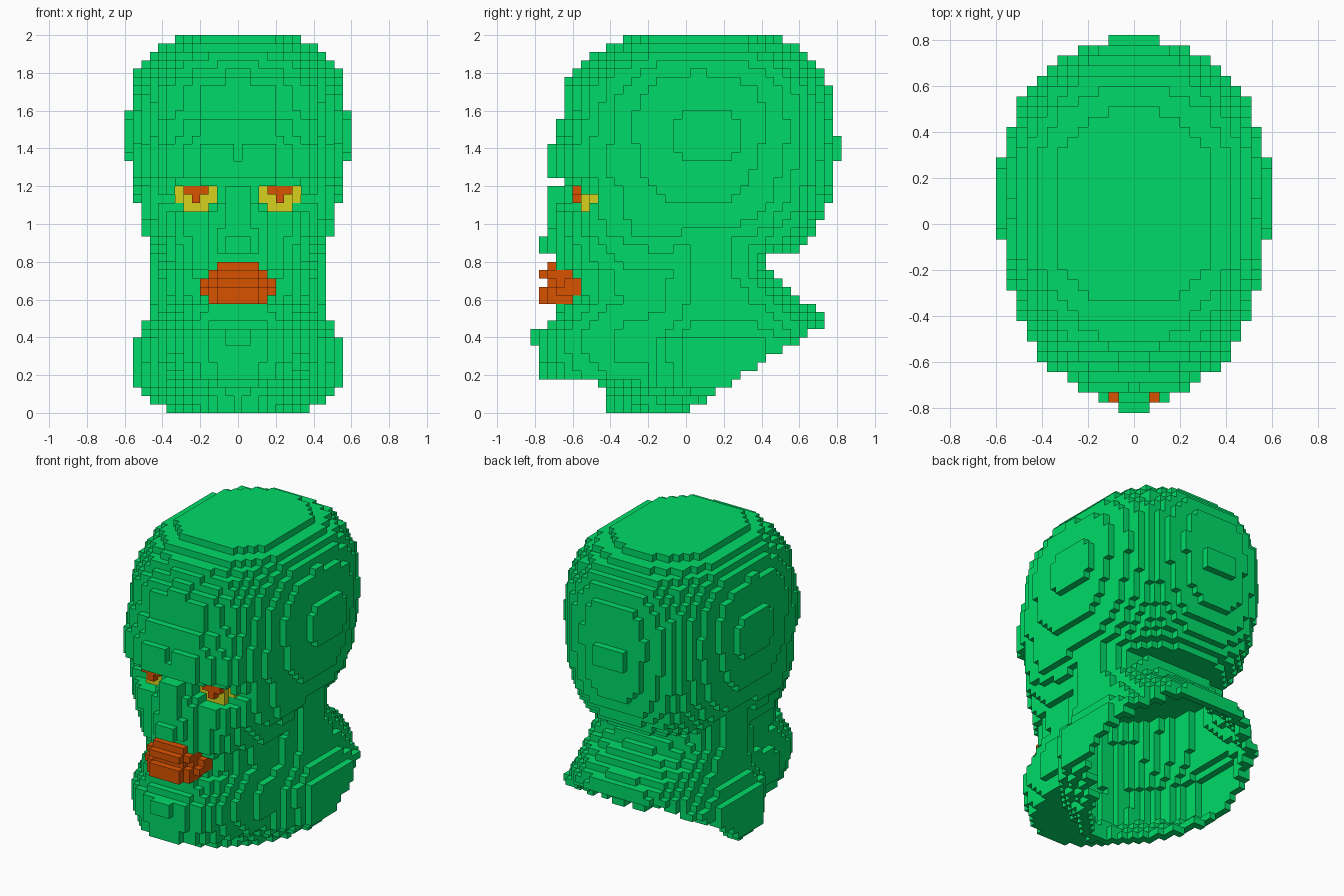
import bpy, bmesh

if "Cube" in bpy.data.objects:
    bpy.data.objects.remove(bpy.data.objects["Cube"], do_unlink=True)

S = 2 / 45                      # block size
NX, NY, NZ = 13, 18, 45         # half counts in x and y, full count in z


def material(name, rgb):
    m = bpy.data.materials.new(name)
    m.use_nodes = True
    m.diffuse_color = (*rgb, 1)
    m.node_tree.nodes["Principled BSDF"].inputs["Base Color"].default_value = (*rgb, 1)
    return m


green = material("skin green", (0.0, 0.71, 0.138))
yellow = material("eye yellow", (0.68, 0.64, 0.012))
orange = material("lip orange", (0.70, 0.085, 0.0))

# Height profiles
FACE = [  # z, half width, front y
    (0.18, 0.37, -0.76), (0.30, 0.42, -0.785), (0.43, 0.42, -0.785), (0.47, 0.41, -0.74),
    (0.52, 0.40, -0.70), (0.57, 0.39, -0.69), (0.60, 0.38, -0.64), (0.75, 0.39, -0.64),
    (0.77, 0.41, -0.69), (0.85, 0.44, -0.68), (0.92, 0.47, -0.68), (0.94, 0.50, -0.68),
    (1.07, 0.51, -0.68), (1.19, 0.52, -0.65), (1.235, 0.53, -0.65), (1.25, 0.54, -0.735),
    (1.41, 0.54, -0.735), (1.43, 0.53, -0.70), (1.55, 0.52, -0.69), (1.57, 0.52, -0.65),
    (1.74, 0.52, -0.64), (1.80, 0.45, -0.58)]
NECK = [  # z, half width, front y, back y
    (0.00, 0.37, -0.40, 0.76), (0.09, 0.48, -0.40, 0.76), (0.15, 0.57, -0.47, 0.76),
    (0.38, 0.57, -0.49, 0.76), (0.43, 0.52, -0.49, 0.76), (0.50, 0.49, -0.49, 0.75),
    (0.60, 0.47, -0.49, 0.61), (0.70, 0.465, -0.49, 0.48), (0.78, 0.465, -0.47, 0.43),
    (1.00, 0.465, -0.47, 0.43)]


def profile(rows, z):
    """Interpolate a height table; None outside its range."""
    for a, b in zip(rows, rows[1:]):
        if a[0] <= z <= b[0]:
            t = (z - a[0]) / (b[0] - a[0])
            return [p + (q - p) * t for p, q in zip(a[1:], b[1:])]
    return None


def oval(x, y, half, front, back, mid, n_front, n_back):
    """Inside a rounded outline whose widest line is y = mid."""
    reach, n = (mid - front, n_front) if y < mid else (back - mid, n_back)
    return abs(x / half) ** n + abs((y - mid) / reach) ** n <= 1


def in_cranium(x, y, z):
    if z < 0.845:
        return False
    ry = 0.715 if y > 0.069 else 0.69
    rx, rz = (0.5777, 0.553) if z > 1.44 else (0.56, 0.72)
    plan = abs(x / rx) ** 2.5 + abs((y - 0.069) / ry) ** 2.5
    return plan ** 1.2 + abs((z - 1.47) / rz) ** 3 <= 1


def in_head(x, y, z):
    if in_cranium(x, y, z):
        return True
    n = profile(NECK, z)
    # hollow inside of the neck
    t = 0.06
    if n and z < 0.84 and oval(x, y, n[0] - t, n[1] + t, n[2] - t, 0.12, 1.5, 2.6):
        return False
    f = profile(FACE, z)
    if f and oval(x, y, *f, 0.25, -0.12, 2.4, 2.2) and z > y * 0.65:
        return True
    # the neck is cut by a slope rising to the back
    return bool(n) and z > y * 0.65 and oval(x, y, *n, 0.12, 1.5, 2.6)


blocks = {(i, j, k): "head"
          for i in range(-NX, NX + 1) for j in range(-NY, NY + 1) for k in range(NZ)
          if in_head(i * S, j * S, (k + 0.5) * S)}


def put(part, i, j0, j1, k):
    """Mirrored row of blocks from front j0 to back j1."""
    for j in range(j0, j1 + 1):
        blocks[(i, j, k)] = blocks[(-i, j, k)] = part


def clear(i, j1, k):
    for j in range(-NY, j1):
        blocks.pop((i, j, k), None)
        blocks.pop((-i, j, k), None)


# Gap between the two brows
for k in range(30, 32):
    clear(0, -15, k)

# Eye sockets, whites and irises
EYE_FRONT = {3: -12, 4: -12, 5: -12, 6: -12, 7: -11}
WHITES = {26: (3, 7), 25: (3, 7), 24: (4, 6)}
IRISES = {26: (4, 6), 25: (5, 5)}
for k, (a, b) in WHITES.items():
    for i in range(a, b + 1):
        clear(i, EYE_FRONT[i], k)
        put("eye_whites", i, EYE_FRONT[i], EYE_FRONT[i] + 1, k)
    if k in IRISES:
        for i in range(IRISES[k][0], IRISES[k][1] + 1):
            put("irises", i, -13, -13, k)
# Open outer corners of the sockets
for i in range(8, 11):
    clear(i, -10, 25)
for i in range(7, 11):
    clear(i, -11, 24)

# Nose: bridge, wings and tip
for k in range(18, 27):
    for i in range(2):
        put("head", i, -15 if k == 18 else -16, -12, k)
for k in range(19, 22):
    for i in range(2, 4):
        put("head", i, -16 if i < 3 else -15, -12, k)
for k in (19, 20):
    for i in range(2):
        put("head", i, -17, -12, k)

# Lips: height row -> half width and front position
LIPS = {17: (2, -16), 16: (3, -17), 15: (4, -16), 14: (4, -17), 13: (3, -17)}
for k, (half, front) in LIPS.items():
    for i in range(half + 1):
        put("lips", i, front + max(0, i - 2), -13, k)

# Chin bump
for k in (8, 9):
    for i in range(2):
        put("head", i, -18, -16, k)

# Bumps on the sides and back of the cranium
for k in range(30, 36):
    for j in range(-1, 7):
        if not (k in (30, 35) and j in (-1, 6)):
            put("head", 13, j, j, k)
for k in range(30, 33):
    for i in range(3):
        put("head", i, 16, 18, k)

# Outward directions with the corners of each block side
SIDES = []
for axis in range(3):
    for sign in (-1, 1):
        u, v = (axis + 1) % 3, (axis + 2) % 3
        loop = [(-1, -1), (1, -1), (1, 1), (-1, 1)][::sign]
        corners = []
        for a, b in loop:
            c = [0, 0, 0]
            c[axis], c[u], c[v] = sign, a, b
            corners.append(c)
        step = [0, 0, 0]
        step[axis] = sign
        SIDES.append((step, corners))


def build(part, mat):
    """Make the exposed block sides of one part into an object."""
    bm = bmesh.new()
    verts = {}
    for cell, owner in blocks.items():
        if owner != part:
            continue
        for step, corners in SIDES:
            if tuple(p + d for p, d in zip(cell, step)) in blocks:
                continue
            quad = []
            for c in corners:
                key = tuple(2 * p + d for p, d in zip(cell, c))
                if key not in verts:
                    verts[key] = bm.verts.new((key[0] * S / 2, key[1] * S / 2, (key[2] + 1) * S / 2))
                quad.append(verts[key])
            bm.faces.new(quad)
    mesh = bpy.data.meshes.new(part)
    bm.to_mesh(mesh)
    bm.free()
    mesh.materials.append(mat)
    bpy.context.collection.objects.link(bpy.data.objects.new(part, mesh))


build("head", green)
build("eye_whites", yellow)
build("irises", orange)
build("lips", orange)
